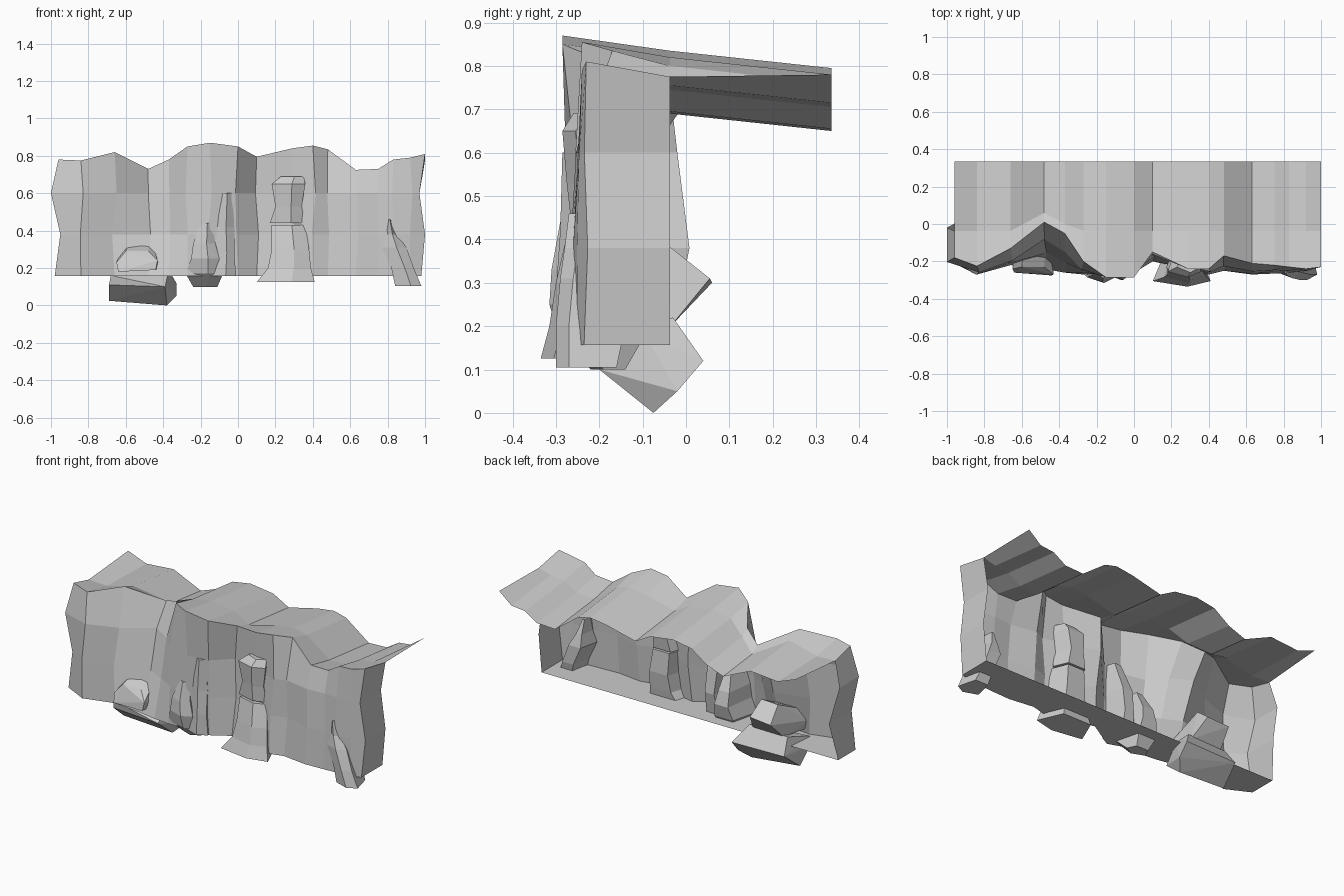
import bpy, bmesh, random
random.seed(4)

FLOOR, RIM_BACK, SHELF_BACK = 0.157, -0.037, 0.335


def finish(name, bm):
    mesh = bpy.data.meshes.new(name)
    bm.to_mesh(mesh)
    bm.free()
    obj = bpy.data.objects.new(name, mesh)
    bpy.context.collection.objects.link(obj)
    return obj


def sheet(name, rows):
    """Quad sheet through equal-length rows of points."""
    bm = bmesh.new()
    grid = [[bm.verts.new(p) for p in row] for row in rows]
    for a, b in zip(grid, grid[1:]):
        for i in range(len(a) - 1):
            bm.faces.new((a[i], a[i + 1], b[i + 1], b[i]))
    bmesh.ops.remove_doubles(bm, verts=bm.verts, dist=1e-5)
    return finish(name, bm)


def boulder(name, points):
    """Faceted rock as a convex hull."""
    bm = bmesh.new()
    for p in points:
        bm.verts.new(p)
    bmesh.ops.convex_hull(bm, input=bm.verts)
    junk = [v for v in bm.verts if not v.link_faces]
    bmesh.ops.delete(bm, geom=junk, context='VERTS')
    return finish(name, bm)


def pillar(name, sections):
    """Upright rock, narrowing to the back: (z, left, right, front y, back y)."""
    bm = bmesh.new()
    rings = []
    for z, l, r, f, b in sections:
        w = r - l
        rings.append([bm.verts.new(p) for p in
                      ((l, f + 0.03, z), (l + w * 0.6, f, z), (r, f + 0.03, z),
                       (r - w * 0.2, b, z), (l + w * 0.2, b, z))])
    for a, b in zip(rings, rings[1:]):
        for i in range(5):
            j = (i + 1) % 5
            bm.faces.new((a[i], a[j], b[j], b[i]))
    bm.faces.new(rings[0][::-1])
    bm.faces.new(rings[-1])
    return finish(name, bm)


# Cliff columns: x, top z, front y at top, middle and bottom
cols = [
    (-0.96, 0.78, -0.18, -0.20, -0.20), (-0.84, 0.775, -0.225, -0.26, -0.27),
    (-0.66, 0.82, -0.13, -0.20, -0.22), (-0.48, 0.73, 0.01, -0.08, -0.24),
    (-0.37, 0.78, -0.05, -0.15, -0.26), (-0.27, 0.85, -0.20, -0.24, -0.27),
    (-0.15, 0.87, -0.285, -0.27, -0.27), (0.00, 0.85, -0.285, -0.26, -0.26),
    (0.10, 0.795, -0.15, -0.16, -0.20), (0.29, 0.84, -0.24, -0.22, -0.24),
    (0.40, 0.855, -0.24, -0.25, -0.27), (0.48, 0.835, -0.17, -0.22, -0.25),
    (0.63, 0.725, -0.21, -0.25, -0.27), (0.75, 0.73, -0.22, -0.25, -0.265),
    (0.83, 0.78, -0.23, -0.25, -0.26), (0.92, 0.79, -0.24, -0.24, -0.25),
    (1.00, 0.81, -0.23, -0.23, -0.235)]
left_x, right_x = (-0.98, -0.95, -1.0, -0.96), (0.98, 1.0, 0.97, 1.0)
left_back = (RIM_BACK, 0.008, -0.02, RIM_BACK)
rear_lift = {0: 0.07, 1: 0.03, 3: 0.01, 16: 0.045}

# Shelf of ground running back from the cliff edge
edge = [(x, yt, zt) for x, zt, yt, _, _ in cols]
crest = [(x, max(RIM_BACK, yt + 0.05), zt - 0.035) for x, zt, yt, _, _ in cols]
rear = [(c[0], SHELF_BACK, c[1] - 0.075 + rear_lift.get(i, 0)) for i, c in enumerate(cols)]
sheet("cliff_top", [edge, crest, rear])

# Cliff wall with short returns at both ends
wall = []
for k in range(4):
    row = []
    for i, (x, zt, yt, ym, yb) in enumerate(cols):
        y = (yb, 0.5 * (ym + yb), ym, yt)[k]
        z = (FLOOR, 0.38, 0.60, zt)[k]
        if k in (1, 2):
            x += random.uniform(-0.015, 0.015)
            y += random.uniform(-0.008, 0.008)
        if i == 0:
            x = left_x[k]
        if i == len(cols) - 1:
            x = right_x[k]
        row.append((x, y, z))
    start = (left_x[k], left_back[k], crest[0][2] if k == 3 else row[0][2])
    end = (right_x[k], RIM_BACK, crest[-1][2] if k == 3 else row[-1][2])
    wall.append([start] + row + [end])
sheet("cliff_wall", wall)

# Flat strip closing the foot of the wall
foot = wall[0][1:-1]
sheet("cliff_foot", [foot, [(x, RIM_BACK, FLOOR) for x, _, _ in foot]])

# Fallen boulders at the left
boulder("fallen_slab", [
    (-0.68, -0.20, 0.16), (-0.69, -0.19, 0.11), (-0.69, -0.09, 0.025), (-0.39, -0.20, 0.10),
    (-0.38, -0.075, 0.0), (-0.33, 0.04, 0.12), (-0.33, -0.02, 0.05), (-0.37, -0.10, 0.19),
    (-0.40, -0.03, 0.22), (-0.65, -0.03, 0.21), (-0.67, 0.03, 0.12)])
boulder("leaning_boulder", [
    (-0.65, -0.24, 0.23), (-0.60, -0.23, 0.29), (-0.48, -0.23, 0.29), (-0.43, -0.27, 0.24),
    (-0.44, -0.275, 0.19), (-0.64, -0.26, 0.18), (-0.62, -0.035, 0.20), (-0.42, -0.035, 0.20),
    (-0.60, 0.06, 0.30), (-0.46, 0.055, 0.31), (-0.58, -0.04, 0.38), (-0.47, -0.04, 0.385)])

# Upright rocks against the wall
pillar("middle_rock", [
    (0.10, -0.24, -0.11, -0.22, -0.14), (0.17, -0.28, -0.08, -0.29, -0.10),
    (0.25, -0.25, -0.10, -0.315, -0.08), (0.33, -0.24, -0.12, -0.31, -0.10),
    (0.44, -0.20, -0.14, -0.29, -0.16)])
pillar("middle_spire", [
    (FLOOR, -0.15, -0.01, -0.30, -0.14), (0.28, -0.12, -0.02, -0.30, -0.12),
    (0.42, -0.13, -0.02, -0.29, -0.14), (0.60, -0.10, -0.03, -0.285, -0.21)])
pillar("right_buttress", [
    (0.125, 0.10, 0.41, -0.335, -0.16), (0.20, 0.16, 0.39, -0.315, -0.15),
    (0.30, 0.18, 0.38, -0.30, -0.14), (0.43, 0.18, 0.36, -0.27, -0.15)])
pillar("right_buttress_cap", [
    (0.44, 0.17, 0.36, -0.265, -0.15), (0.53, 0.20, 0.34, -0.275, -0.14),
    (0.65, 0.18, 0.36, -0.285, -0.15), (0.69, 0.23, 0.35, -0.26, -0.18)])
pillar("right_end_rock", [
    (0.105, 0.84, 0.98, -0.30, -0.16), (0.20, 0.82, 0.94, -0.30, -0.14),
    (0.31, 0.77, 0.90, -0.29, -0.14), (0.38, 0.79, 0.85, -0.28, -0.16),
    (0.46, 0.80, 0.82, -0.27, -0.19)])
